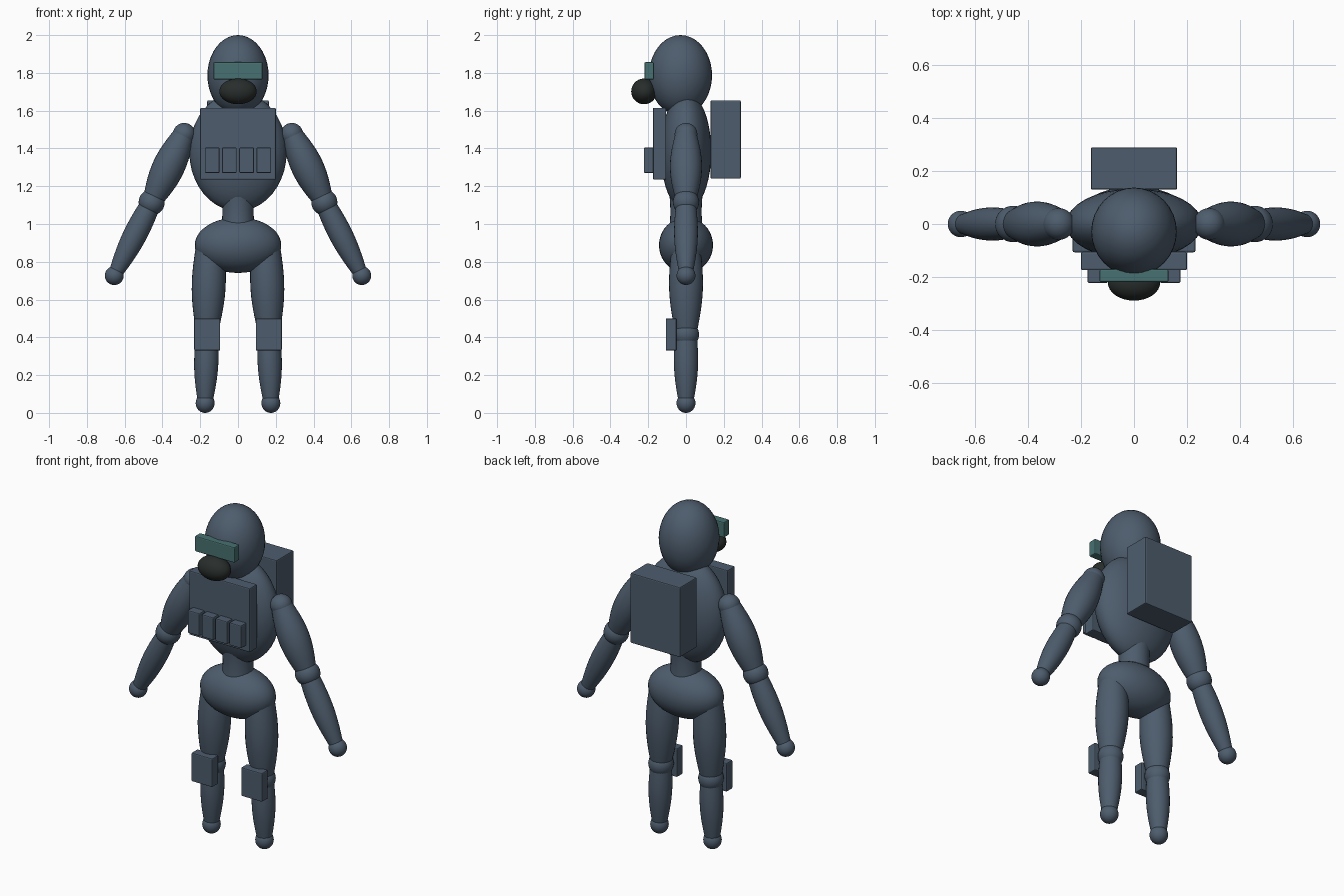
import bpy, bmesh, math
from mathutils import Vector, Matrix

if "Cube" in bpy.data.objects:
    bpy.data.objects.remove(bpy.data.objects["Cube"])


def material(name, rgb):
    m = bpy.data.materials.new(name)
    m.diffuse_color = (*rgb, 1)
    m.use_nodes = True
    m.node_tree.nodes["Principled BSDF"].inputs["Base Color"].default_value = m.diffuse_color
    return m


SUIT = material("slate_blue", (0.075, 0.108, 0.152))
GLASS = material("teal_glass", (0.065, 0.165, 0.165))
DARK = material("charcoal_rubber", (0.021, 0.027, 0.025))


def finish(name, bm, mat, smooth=True):
    bmesh.ops.recalc_face_normals(bm, faces=bm.faces[:])
    for f in bm.faces:
        f.smooth = smooth
    me = bpy.data.meshes.new(name)
    bm.to_mesh(me)
    bm.free()
    me.materials.append(mat)
    ob = bpy.data.objects.new(name, me)
    bpy.context.collection.objects.link(ob)
    return ob


def ball(name, centre, radii, mat=SUIT):
    bm = bmesh.new()
    bmesh.ops.create_uvsphere(bm, u_segments=32, v_segments=20, radius=1)
    bmesh.ops.scale(bm, vec=radii, verts=bm.verts)
    bmesh.ops.translate(bm, vec=centre, verts=bm.verts)
    return finish(name, bm, mat)


def block(name, lo, hi, mat=SUIT, bevel=0.006):
    bm = bmesh.new()
    lo, hi = Vector(lo), Vector(hi)
    bmesh.ops.create_cube(bm, size=1)
    bmesh.ops.scale(bm, vec=hi - lo, verts=bm.verts)
    bmesh.ops.translate(bm, vec=(lo + hi) / 2, verts=bm.verts)
    ob = finish(name, bm, mat, False)
    mod = ob.modifiers.new("soft_edges", 'BEVEL')
    mod.width = bevel
    mod.segments = 2
    return ob


def limb(name, start, end, r0, rmid, r1, steps=14, sides=28):
    """Rounded limb that swells from r0 to rmid and tapers to r1."""
    bm = bmesh.new()
    start, end = Vector(start), Vector(end)
    axis = end - start
    turn = axis.to_track_quat('Z', 'Y')
    rings = []
    for i in range(steps + 1):
        t = i / steps
        swell = rmid - (r0 + r1) / 2
        r = r0 + (r1 - r0) * t + swell * math.sin(math.pi * t)
        ring = []
        for k in range(sides):
            a = 2 * math.pi * k / sides
            p = Vector((r * math.cos(a), r * math.sin(a), 0))
            ring.append(bm.verts.new(start + axis * t + turn @ p))
        rings.append(ring)
    for a, b in zip(rings, rings[1:]):
        for k in range(sides):
            j = (k + 1) % sides
            bm.faces.new((a[k], a[j], b[j], b[k]))
    bm.faces.new(rings[0])
    bm.faces.new(rings[-1])
    ob = finish(name, bm, SUIT)
    bpy.ops.object.select_all(action='DESELECT')
    bpy.context.view_layer.objects.active = ob
    ob.select_set(True)
    bpy.ops.object.shade_smooth_by_angle(angle=math.radians(50))
    return ob


# Head, visor and breathing mask
ball("head", (0, -0.029, 1.787), (0.162, 0.167, 0.213))
block("visor", (-0.13, -0.22, 1.765), (0.13, -0.17, 1.857), GLASS)
ball("mask", (0, -0.222, 1.702), (0.099, 0.068, 0.068), DARK)

# Trunk
ball("torso", (0, 0, 1.383), (0.258, 0.134, 0.315))
limb("waist", (0, 0, 1.18), (0, 0, 0.95), 0.09, 0.083, 0.09)
ball("pelvis", (0, 0, 0.888), (0.229, 0.143, 0.147))

# Vest, pouches and backpack
block("chest_plate", (-0.2, -0.175, 1.235), (0.2, -0.105, 1.615))
for i in range(4):
    x = -0.137 + i * 0.0913
    block(f"pouch_{i + 1}", (x - 0.039, -0.223, 1.27), (x + 0.039, -0.168, 1.405))
block("backpack", (-0.163, 0.13, 1.24), (0.163, 0.29, 1.655))

# Arms and legs on both sides
for side, s in (("left", -1), ("right", 1)):
    shoulder = (s * 0.285, 0, 1.475)
    elbow = (s * 0.457, 0, 1.115)
    hand = (s * 0.655, 0, 0.727)
    ball(f"{side}_shoulder", shoulder, (0.06,) * 3)
    limb(f"{side}_upper_arm", shoulder, elbow, 0.057, 0.085, 0.05)
    ball(f"{side}_elbow", elbow, (0.069,) * 3)
    limb(f"{side}_forearm", elbow, hand, 0.052, 0.062, 0.034)
    ball(f"{side}_hand", hand, (0.05,) * 3)

    hip = (s * 0.148, 0, 0.88)
    knee = (s * 0.164, 0, 0.415)
    foot = (s * 0.174, 0, 0.052)
    limb(f"{side}_thigh", hip, knee, 0.075, 0.089, 0.055)
    ball(f"{side}_knee", knee, (0.069,) * 3)
    limb(f"{side}_shin", knee, foot, 0.057, 0.063, 0.038)
    ball(f"{side}_foot", foot, (0.05, 0.05, 0.052))
    block(f"{side}_knee_pad", (s * 0.163 - 0.069, -0.107, 0.33),
          (s * 0.163 + 0.069, -0.05, 0.5))
